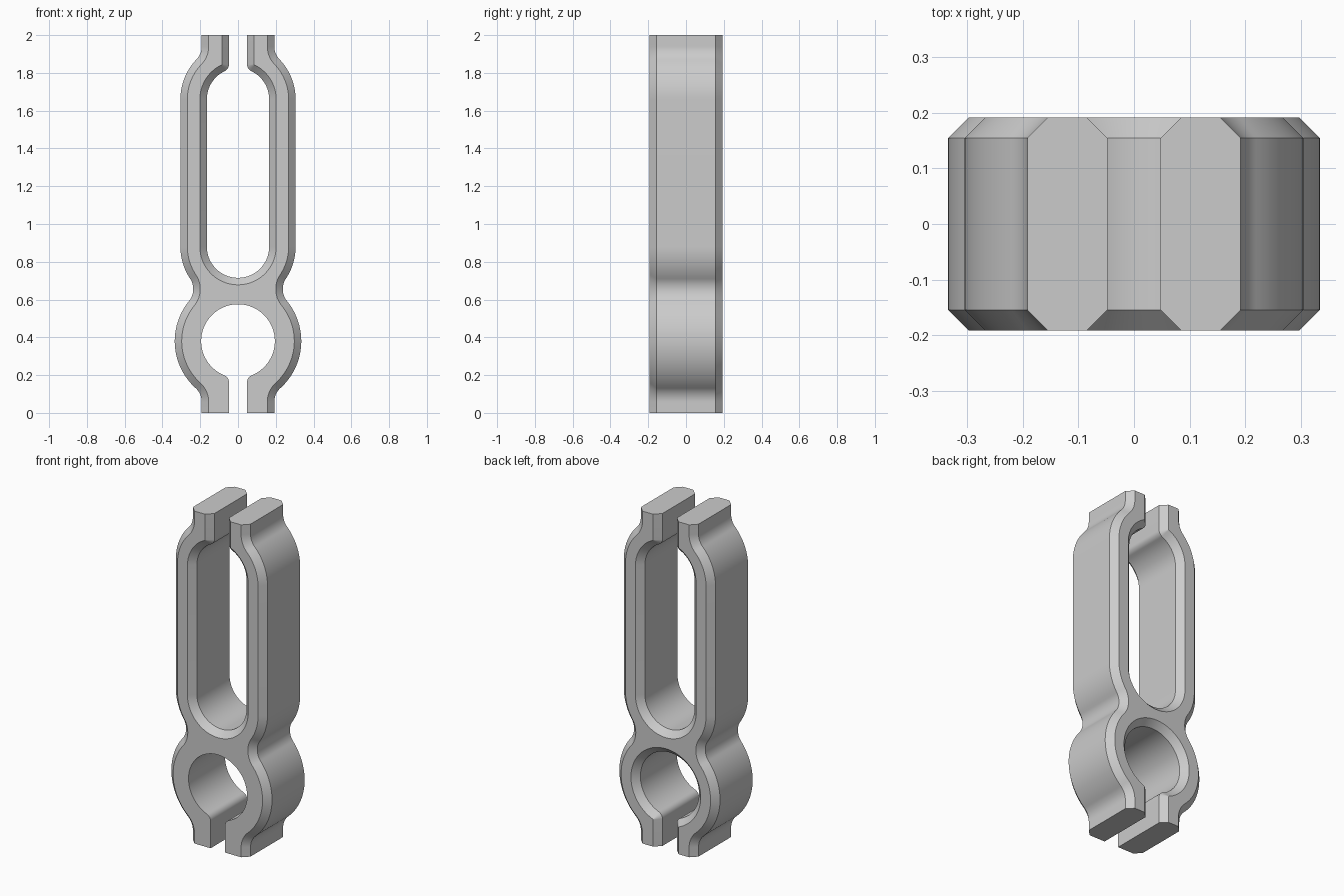
import bpy, bmesh
from math import sin, cos, pi, atan2, sqrt

if "Cube" in bpy.data.objects:
    bpy.data.objects.remove(bpy.data.objects["Cube"], do_unlink=True)

# Main dimensions
HEIGHT, HALF_DEPTH, CHAMFER = 2.0, 0.192, 0.037
GAP, TAB = 0.048, 0.192                  # inner and outer half widths of the tabs
SLOT_R, SLOT_OUT = 0.165, 0.305
HOLE_R, RING_OUT = 0.195, 0.335
Z_HOLE, Z_LOW, Z_HIGH = 0.38, 0.88, 1.66
LIP, FILLET = 0.04, 0.1


def arc(cx, cz, r, a0, a1, n=14):
    return [(cx + r * cos(a0 + (a1 - a0) * i / n),
             cz + r * sin(a0 + (a1 - a0) * i / n)) for i in range(n + 1)]


def blend(x, r, fillet):
    """Fillet between a circle at the origin and a vertical line: centre and angle."""
    cx = x + fillet
    dz = sqrt((r + fillet) ** 2 - cx ** 2)
    return cx, dz, atan2(dz, cx)


def outline(outer, slot, hole):
    """Closed clip outline, each contour moved into the material by its inset."""
    pts = []
    # long slot, from its bottom up to the top opening
    cx, dz, a = blend(GAP, SLOT_R, LIP)
    pts += arc(0, Z_LOW, SLOT_R + slot, -pi / 2, 0, 24)
    pts += arc(0, Z_HIGH, SLOT_R + slot, 0, a)
    pts += arc(cx, Z_HIGH + dz, LIP - slot, pi + a, pi, 8)
    pts += [(GAP + slot, HEIGHT), (TAB - outer, HEIGHT)]
    # upper shoulder and straight side
    cx, dz, a = blend(TAB, SLOT_OUT, FILLET)
    pts += arc(cx, Z_HIGH + dz, FILLET + outer, pi, pi + a)
    pts += arc(0, Z_HIGH, SLOT_OUT - outer, a, 0, 20)
    # waist fillet between the upper body and the lower ring
    d, r1, r2 = Z_LOW - Z_HOLE, RING_OUT + FILLET, SLOT_OUT + FILLET
    h = (r1 ** 2 - r2 ** 2 + d ** 2) / (2 * d)
    wx = sqrt(r1 ** 2 - h ** 2)
    up, down = atan2(h, wx), atan2(d - h, wx)
    pts += arc(0, Z_LOW, SLOT_OUT - outer, 0, -down)
    pts += arc(wx, Z_HOLE + h, FILLET + outer, pi - down, pi + up, 20)
    # lower ring and bottom tab
    cx, dz, a = blend(TAB, RING_OUT, FILLET)
    pts += arc(0, Z_HOLE, RING_OUT - outer, up, -a, 32)
    pts += arc(cx, Z_HOLE - dz, FILLET + outer, pi - a, pi)
    pts += [(TAB - outer, 0), (GAP + hole, 0)]
    # round hole, from the bottom opening up to its top
    cx, dz, a = blend(GAP, HOLE_R, LIP)
    pts += arc(cx, Z_HOLE - dz, LIP - hole, pi, pi - a, 8)
    pts += arc(0, Z_HOLE, HOLE_R + hole, -a, pi / 2, 40)
    # drop the doubled joints, by index so every outline keeps the same count
    return pts


def mirrored(pts):
    return pts + [(-x, z) for x, z in reversed(pts[1:-1])]


# Loft four outlines through the depth; the hole is chamfered at the back only
c = CHAMFER
layers = [(-HALF_DEPTH, (c, c, 0)), (c - HALF_DEPTH, (0, 0, 0)),
          (HALF_DEPTH - c, (0, 0, 0)), (HALF_DEPTH, (c, c, c))]
bm = bmesh.new()
rings = [[bm.verts.new((x, y, z)) for x, z in mirrored(outline(*inset))]
         for y, inset in layers]
count = len(rings[0])
for a, b in zip(rings, rings[1:]):
    for i in range(count):
        j = (i + 1) % count
        bm.faces.new((a[i], a[j], b[j], b[i]))
bm.faces.new(rings[0])
bm.faces.new(rings[-1])
bmesh.ops.remove_doubles(bm, verts=bm.verts, dist=0.0001)
bmesh.ops.recalc_face_normals(bm, faces=bm.faces)
bmesh.ops.triangulate(bm, faces=[f for f in bm.faces if len(f.verts) > 4])

mesh = bpy.data.meshes.new("double_clip")
bm.to_mesh(mesh)
bm.free()
clip = bpy.data.objects.new("double_clip", mesh)
bpy.context.collection.objects.link(clip)

# Plain grey material
grey = bpy.data.materials.new("light_grey")
grey.use_nodes = True
colour = (0.6, 0.6, 0.6, 1)
grey.diffuse_color = colour
grey.node_tree.nodes["Principled BSDF"].inputs["Base Color"].default_value = colour
mesh.materials.append(grey)

# Smooth curves with crisp chamfer edges
bpy.ops.object.select_all(action='DESELECT')
clip.select_set(True)
bpy.context.view_layer.objects.active = clip
bpy.ops.object.shade_smooth_by_angle(angle=0.5)
